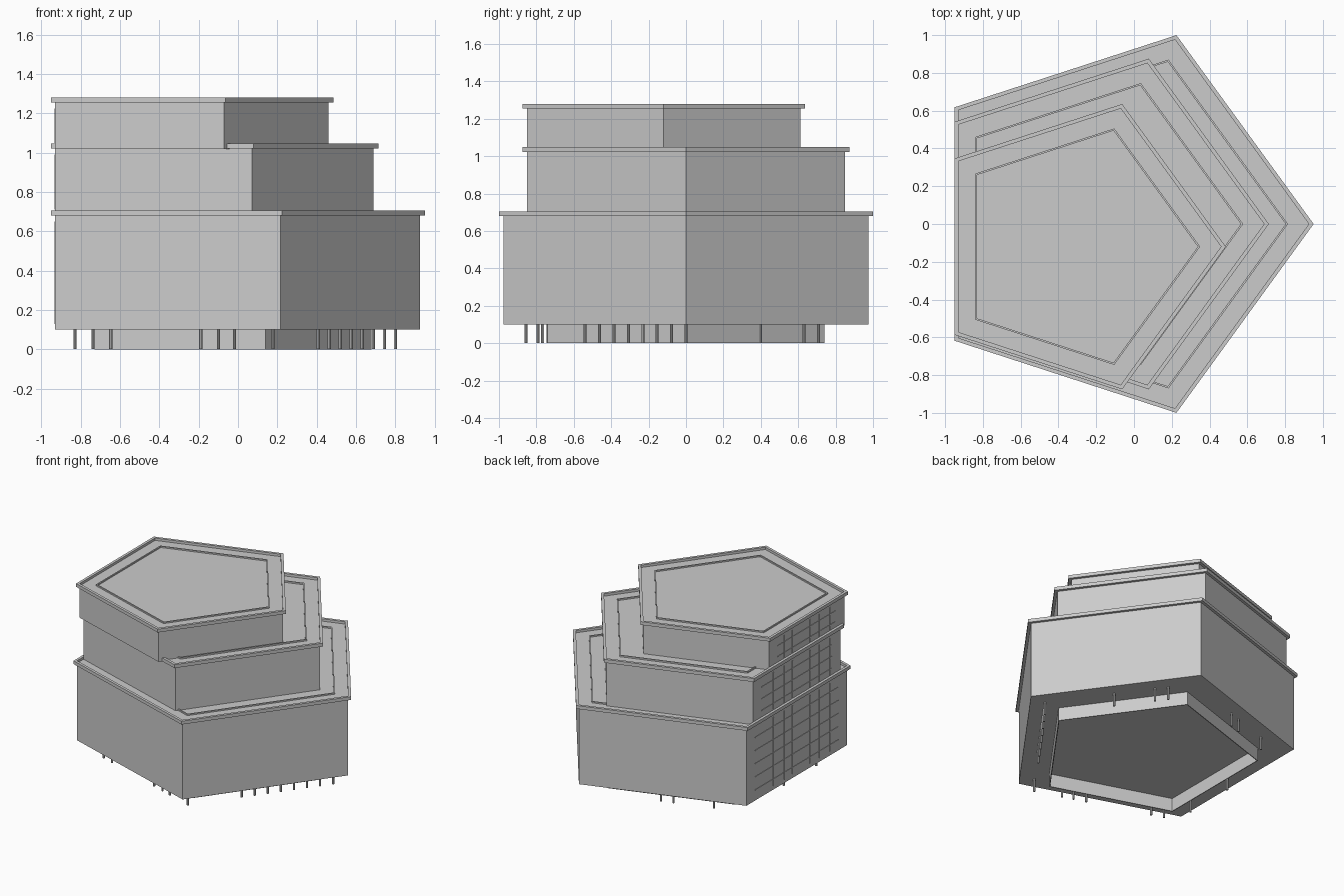
import bpy, bmesh
from math import cos, sin, pi
from mathutils import Matrix, Vector

if "Cube" in bpy.data.objects:
    bpy.data.objects.remove(bpy.data.objects["Cube"])


def pentagon(r, cx, cy):
    return [(cx + r * cos(2 * pi * k / 5), cy + r * sin(2 * pi * k / 5)) for k in range(5)]


def finish(name, bm):
    bmesh.ops.recalc_face_normals(bm, faces=bm.faces)
    me = bpy.data.meshes.new(name)
    bm.to_mesh(me)
    bm.free()
    ob = bpy.data.objects.new(name, me)
    bpy.context.collection.objects.link(ob)
    return ob


def prism(name, r, c, z0, z1):
    bm = bmesh.new()
    lo = [bm.verts.new((x, y, z0)) for x, y in pentagon(r, *c)]
    hi = [bm.verts.new((x, y, z1)) for x, y in pentagon(r, *c)]
    bm.faces.new(lo)
    bm.faces.new(hi)
    for i in range(5):
        j = (i + 1) % 5
        bm.faces.new((lo[i], lo[j], hi[j], hi[i]))
    return finish(name, bm)


def ring(name, r_out, r_in, c, z0, z1):
    bm = bmesh.new()
    loops = [[bm.verts.new((x, y, z)) for x, y in pentagon(r, *c)]
             for r, z in ((r_out, z0), (r_out, z1), (r_in, z1), (r_in, z0))]
    for a in range(4):
        p, q = loops[a], loops[(a + 1) % 4]
        for i in range(5):
            j = (i + 1) % 5
            bm.faces.new((p[i], p[j], q[j], q[i]))
    return finish(name, bm)


def add_box(bm, center, size):
    bmesh.ops.create_cube(bm, size=1, matrix=Matrix.Translation(center) @ Matrix.Diagonal((*size, 1)))


# Three stacked storeys: outer radius, centre, wall bottom, slab bottom, rim top
tiers = [
    ("lower", 1.051, (-0.100, 0.0), 0.10, 0.680, 0.705),
    ("middle", 0.920, (-0.206, 0.0), 0.68, 1.022, 1.048),
    ("upper", 0.794, (-0.308, -0.12), 1.02, 1.255, 1.280),
]
for name, r, c, z0, z1, z2 in tiers:
    prism(name + "_storey", r - 0.025, c, z0, z1 + 0.002)
    prism(name + "_roof_slab", r - 0.002, c, z1 + 0.001, z1 + 0.007)
    ring(name + "_roof_rim", r, r - 0.025, c, z1, z2)
    ring(name + "_roof_curb", r - 0.136, r - 0.148, c, z1 + 0.005, z2 - 0.008)

# Recessed ground floor walls, open underneath
ring("ground_floor_wall", 0.778, 0.771, (-0.1, 0), 0, 0.101)

# Slim columns, grouped by pentagon edge: fractions along each edge
corners = [Vector(p) for p in pentagon(0.9, -0.1, 0)]
edge_columns = {
    0: [0.464, 0.738, 0.827],
    1: [0.46, 0.545, 0.82],
    2: [0.49, 0.86],
    3: [0.09, 0.18, 0.635, 0.725, 0.805, 1.0],
    4: [0.37 + 0.09 * i for i in range(8)],
}
bm = bmesh.new()
for e, ts in edge_columns.items():
    for t in ts:
        p = corners[e].lerp(corners[(e + 1) % 5], t)
        bmesh.ops.create_cone(bm, cap_ends=True, segments=8, radius1=0.008, radius2=0.008,
                              depth=0.1, matrix=Matrix.Translation((p.x, p.y, 0.051)))
finish("columns", bm)

# Window bars on the flat left wall
wall_x = -0.93
bars_y = [0.28, 0.15, 0.05, -0.16, -0.27, -0.40]
for (name, r, c, z0, z1, z2), rows in zip(tiers, (5, 3, 2)):
    bm = bmesh.new()
    half = 0.588 * r - 0.12
    low = z0 + 0.03
    step = (z1 - low) / (rows + 0.5)
    for i in range(rows):
        add_box(bm, (wall_x, c[1], low + step * (i + 0.5)), (0.006, 2 * half, 0.006))
    for y in bars_y:
        if abs(y - c[1]) < half:
            add_box(bm, (wall_x, y, (low + z1 - 0.03) / 2), (0.008, 0.006, z1 - 0.03 - low))
    finish(name + "_window_bars", bm)
